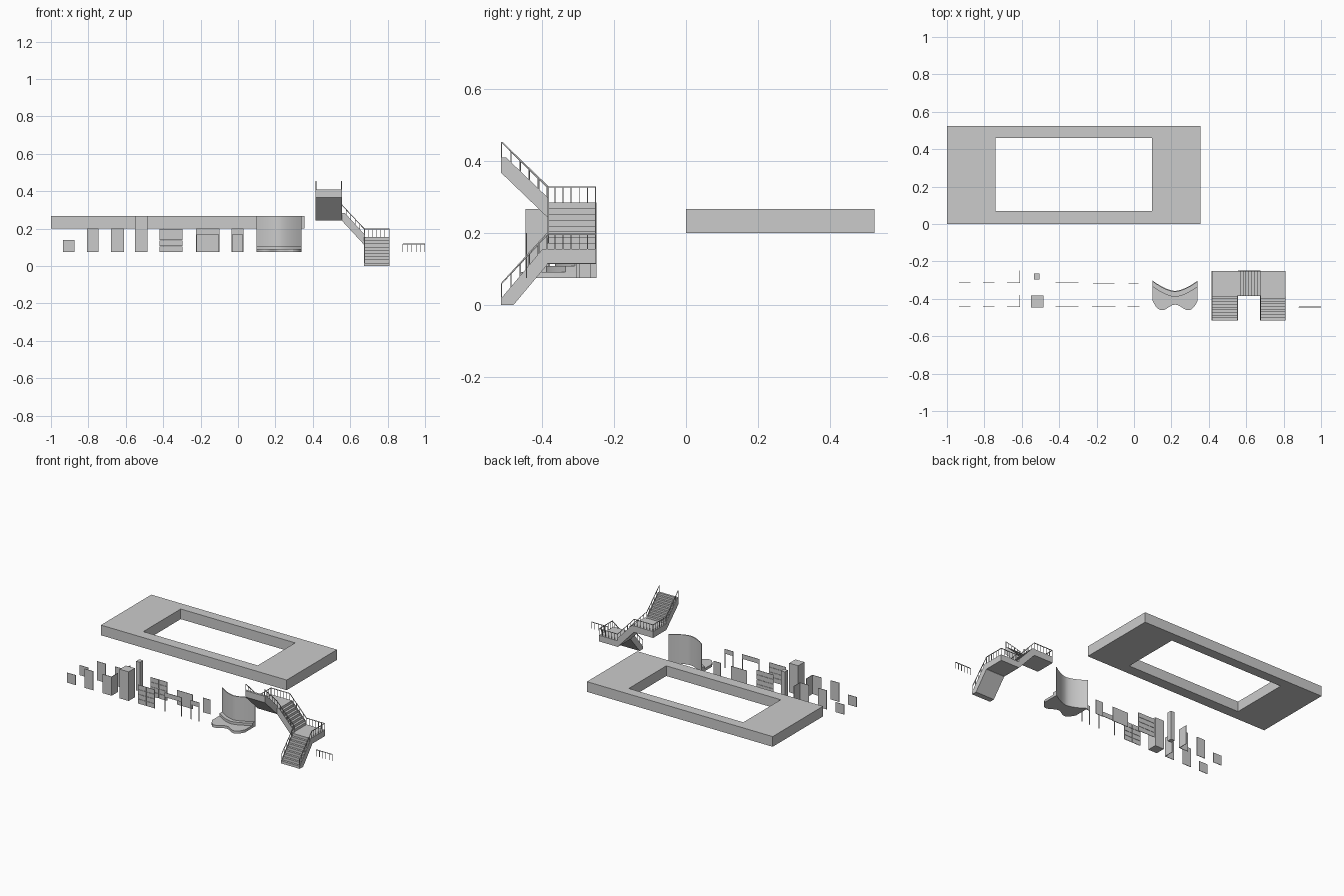
import bpy, bmesh, math
from mathutils import Vector

if "Cube" in bpy.data.objects:
    bpy.data.objects.remove(bpy.data.objects["Cube"])


def make(name, bm):
    bmesh.ops.recalc_face_normals(bm, faces=bm.faces)
    me = bpy.data.meshes.new(name)
    bm.to_mesh(me)
    bm.free()
    ob = bpy.data.objects.new(name, me)
    bpy.context.collection.objects.link(ob)
    return ob


def add_box(bm, x0, x1, y0, y1, z0, z1):
    vs = bmesh.ops.create_cube(bm, size=1)['verts']
    for v in vs:
        v.co = Vector(((x0 + x1) / 2 + v.co.x * (x1 - x0),
                       (y0 + y1) / 2 + v.co.y * (y1 - y0),
                       (z0 + z1) / 2 + v.co.z * (z1 - z0)))


def boxes(name, *dims):
    bm = bmesh.new()
    for d in dims:
        add_box(bm, *d)
    return make(name, bm)


def add_prism(bm, pts, offset):
    f = bm.faces.new([bm.verts.new(p) for p in pts])
    r = bmesh.ops.extrude_face_region(bm, geom=[f])
    for v in r['geom']:
        if isinstance(v, bmesh.types.BMVert):
            v.co += Vector(offset)


def add_beam(bm, a, b, w=0.003):
    a, b = Vector(a), Vector(b)
    d = b - a
    vs = bmesh.ops.create_cube(bm, size=1)['verts']
    q = d.to_track_quat('Z', 'Y')
    for v in vs:
        v.co = (a + b) / 2 + q @ Vector((v.co.x * w, v.co.y * w, v.co.z * d.length))


# ring-shaped flat roof
bm = bmesh.new()
outer = [(-1, 0), (.355, 0), (.355, .525), (-1, .525)]
inner = [(-.74, .07), (.095, .07), (.095, .46), (-.74, .46)]
O, I = ([[bm.verts.new((x, y, z)) for x, y in loop] for z in (.2, .267)] for loop in (outer, inner))
for i in range(4):
    j = (i + 1) % 4
    bm.faces.new((O[0][i], O[0][j], O[1][j], O[1][i]))
    bm.faces.new((I[0][i], I[0][j], I[1][j], I[1][i]))
    for k in (0, 1):
        bm.faces.new((O[k][i], O[k][j], I[k][j], I[k][i]))
make("ring_roof", bm)

# two rows of wall panels
T = .003
Z0, Z1 = .075, .2
for row, y in (("front", -.445), ("back", -.315)):
    boxes(row + "_low_panel", (-.935, -.873, y, y + T, Z0, .14))
    boxes(row + "_wall_panel", (-.808, -.745, y, y + T, Z0, Z1))
    boxes(row + "_corner_panel", (-.678, -.61, y, y + T, Z0, Z1),
          (-.61 - T, -.61, y + T, y + .066, Z0, Z1))
    w, h, g = .124 / 2, (Z1 - Z0) / 4, .0008
    boxes(row + "_window_panel", *[
        (-.42 + c * w + g, -.42 + (c + 1) * w - g, y, y + T,
         Z0 + r * h + g, Z0 + (r + 1) * h - g) for c in range(2) for r in range(4)])

# door frames with door leaves behind
for name, x0, x1 in (("double", -.225, -.1), ("single", -.034, .029)):
    boxes(name + "_door_frame",
          (x0, x1, -.445, -.445 + T, .17, Z1),
          (x0, x0 + .005, -.445, -.445 + T, Z0, .17),
          (x1 - .005, x1, -.445, -.445 + T, Z0, .17))
    boxes(name + "_door_leaf", (x0 + .005, x1 - .005, -.322, -.322 + T, Z0, .17))

# square pillars
boxes("wide_pillar", (-.55, -.485, -.447, -.383, Z0, .267))
boxes("slim_pillar", (-.535, -.506, -.297, -.265, Z0, .267))

# curved entrance wall on a stepped lobed base
N = 16
xs = [.1 + .24 * i / N for i in range(N + 1)]


def back(x):
    u = (x - .22) / .12
    return -.358 + .055 * abs(u) ** 1.6


def step_edge(x):
    return back(x) - .032


def lobes(x):
    u = (x - .22) / .12
    return -.447 + .016 * math.cos(u * math.pi * 1.6) + .03 * u ** 6


for name, near, z0, z1 in (("entrance_base", lobes, Z0, .092),
                           ("entrance_step", step_edge, .092, .108),
                           ("curved_wall", lambda x: back(x) - .006, .108, .267)):
    bm = bmesh.new()
    pts = [(x, back(x), z0) for x in xs] + [(x, near(x), z0) for x in reversed(xs)]
    add_prism(bm, pts, (0, 0, z1 - z0))
    ob = make(name, bm)
    bpy.context.view_layer.objects.active = ob
    ob.select_set(True)
    bpy.ops.object.shade_smooth_by_angle()
    ob.select_set(False)


# staircase flights with side stringers
def flight(name, low, direction, side, run, rise, n, width, grounded=False):
    low, d, s = Vector(low), Vector(direction), Vector(side)
    at = lambda u, z: low + d * u + Vector((0, 0, z))
    prof = []
    for i in range(n):
        prof += [at(run * i / n, rise * i / n), at(run * i / n, rise * (i + 1) / n)]
    prof.append(at(run, rise))
    k = .042
    under = [at(run, rise - k)] + ([at(k * run / rise, 0)] if grounded else [at(0, -k)])
    bm = bmesh.new()
    add_prism(bm, prof + under, s * width)
    lip = rise / n
    plate = [at(0, 0), at(0, lip), at(run - run / n, rise), at(run, rise)] + under
    for off in (-.001, width - .002):
        add_prism(bm, [p + s * off for p in plate], s * .003)
    make(name, bm)


flight("lower_flight", (.675, -.515, 0), (0, 1, 0), (1, 0, 0), .13, .155, 9, .135, True)
flight("middle_flight", (.675, -.385, .155), (-1, 0, 0), (0, 1, 0), .12, .13, 8, .135)
flight("upper_flight", (.415, -.385, .285), (0, -1, 0), (1, 0, 0), .13, .125, 9, .14)
boxes("lower_landing", (.675, .81, -.385, -.25, .115, .155))
boxes("upper_landing", (.415, .555, -.385, -.25, .243, .285))


# railings following the stairs
def railing(name, path, gap=.024, h=.043):
    bm = bmesh.new()
    up = Vector((0, 0, h))
    for a, b in zip(path, path[1:]):
        a, b = Vector(a), Vector(b)
        add_beam(bm, a + up, b + up, .0035)
        flat = (b - a).to_2d().length
        n = max(1, round(flat / gap))
        for i in range(n + 1):
            p = a.lerp(b, i / n)
            add_beam(bm, p, p + up, .0025)
    make(name, bm)


railing("outer_railing", [(.808, -.513, .017), (.808, -.387, .155), (.808, -.252, .155),
                          (.675, -.252, .155), (.555, -.252, .285), (.417, -.252, .285),
                          (.417, -.387, .285), (.417, -.513, .41)])
railing("inner_railing", [(.677, -.513, .017), (.677, -.383, .155), (.553, -.383, .285),
                          (.553, -.513, .41)])
railing("loose_railing", [(.882, -.444, .075), (.999, -.444, .075)])
